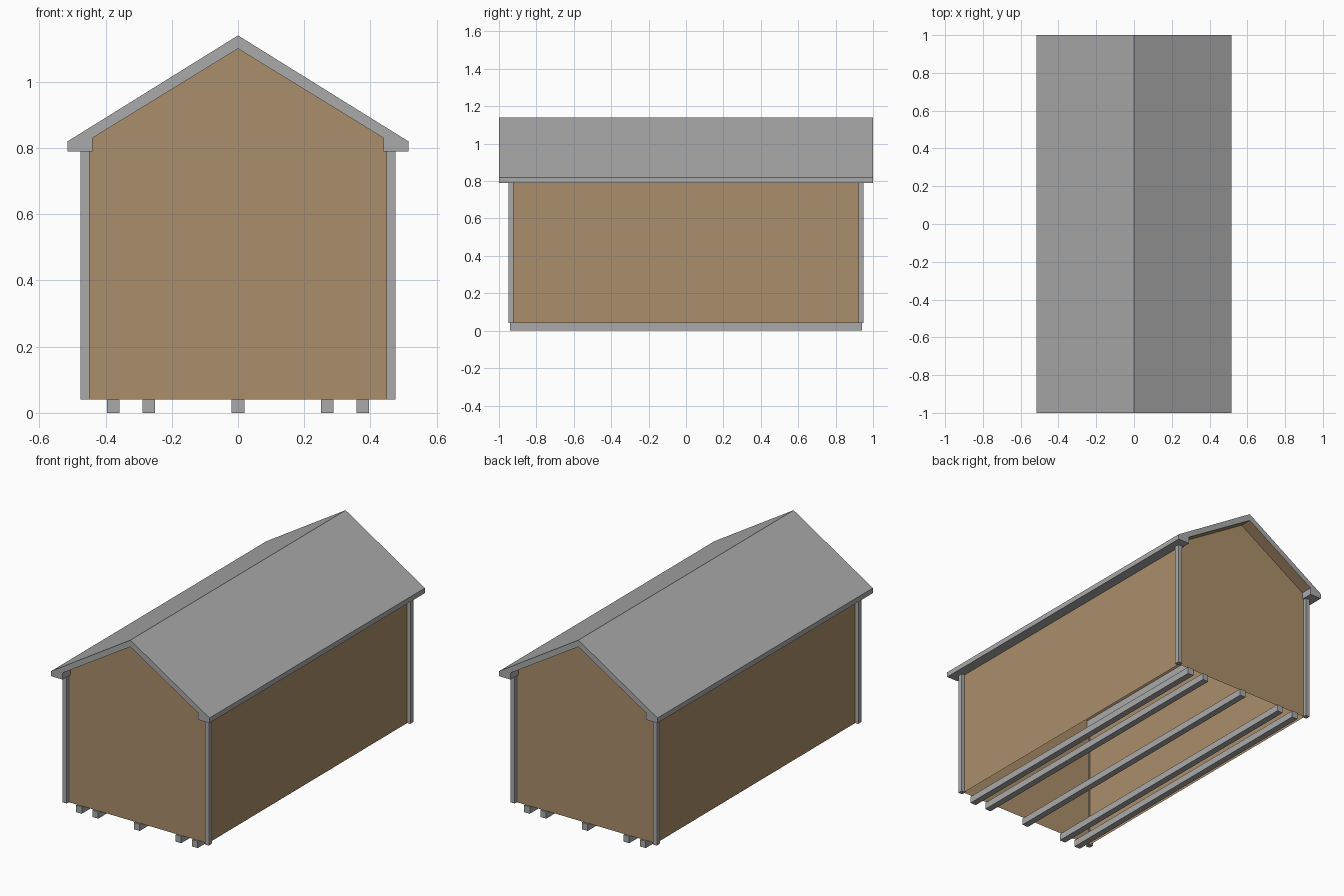
import bpy

if "Cube" in bpy.data.objects:
    bpy.data.objects.remove(bpy.data.objects["Cube"])


def material(name, rgb):
    m = bpy.data.materials.new(name)
    m.diffuse_color = (*rgb, 1.0)
    m.use_nodes = True
    m.node_tree.nodes["Principled BSDF"].inputs["Base Color"].default_value = m.diffuse_color
    return m


GREY = material("grey trim", (0.40, 0.40, 0.40))
BROWN = material("brown boards", (0.41, 0.27, 0.145))


def mesh_object(name, verts, faces, mats):
    me = bpy.data.meshes.new(name)
    me.from_pydata(verts, [], faces)
    for m in mats:
        me.materials.append(m)
    me.update()
    ob = bpy.data.objects.new(name, me)
    bpy.context.collection.objects.link(ob)
    return ob


def prism(name, profile, y0, y1, mats):
    """Extrude a counter-clockwise x-z profile (seen from the front) along y."""
    n = len(profile)
    verts = [(x, y0, z) for x, z in profile] + [(x, y1, z) for x, z in profile]
    faces = [tuple(range(n)), tuple(range(2 * n - 1, n - 1, -1))]
    faces += [(i, i + n, (i + 1) % n + n, (i + 1) % n) for i in range(n)]
    return mesh_object(name, verts, faces, mats)


def box(name, x0, x1, y0, y1, z0, z1, mat):
    return prism(name, [(x0, z0), (x1, z0), (x1, z1), (x0, z1)], y0, y1, [mat])


FLOOR, EAVE, KNEE, PEAK = 0.04, 0.79, 0.83, 1.10
WX, WY = 0.455, 0.93

# Roof with boxed eaves; the sloped undersides are brown boards
roof = prism("roof",
             [(-0.515, EAVE), (-0.44, EAVE), (-0.44, KNEE), (0, PEAK),
              (0.44, KNEE), (0.44, EAVE), (0.515, EAVE), (0.515, 0.82),
              (0, 1.14), (-0.515, 0.82)], -1, 1, [GREY, BROWN])
for p in roof.data.polygons:
    if -0.99 < p.normal.z < -0.3:
        p.material_index = 1

# Thin gable walls, front and back
gable = [(-WX, FLOOR), (WX, FLOOR), (WX, EAVE), (0.44, EAVE), (0.44, KNEE),
         (0, PEAK), (-0.44, KNEE), (-0.44, EAVE), (-WX, EAVE)]
for name, y in (("front_wall", -WY), ("back_wall", WY)):
    order = list(range(len(gable)))
    if y > 0:
        order.reverse()
    mesh_object(name, [(x, y, z) for x, z in gable], [order], [BROWN])

# Thin side walls; the shed is open underneath
for name, s in (("right_wall", 1), ("left_wall", -1)):
    x = s * WX
    mesh_object(name, [(x, -s * WY, FLOOR), (x, s * WY, FLOOR),
                       (x, s * WY, EAVE), (x, -s * WY, EAVE)],
                [(0, 1, 2, 3)], [BROWN])

# Corner posts
for sx, side in ((-1, "left"), (1, "right")):
    for sy, end in ((-1, "front"), (1, "back")):
        xs = sorted((sx * 0.449, sx * 0.475))
        ys = sorted((sy * 0.922, sy * 0.95))
        box(f"{end}_{side}_post", *xs, *ys, FLOOR, EAVE, GREY)

# Ground runners
for i, x in enumerate((-0.377, -0.27, 0, 0.27, 0.377)):
    box(f"runner_{i + 1}", x - 0.019, x + 0.019, -0.94, 0.94, 0, FLOOR, GREY)
